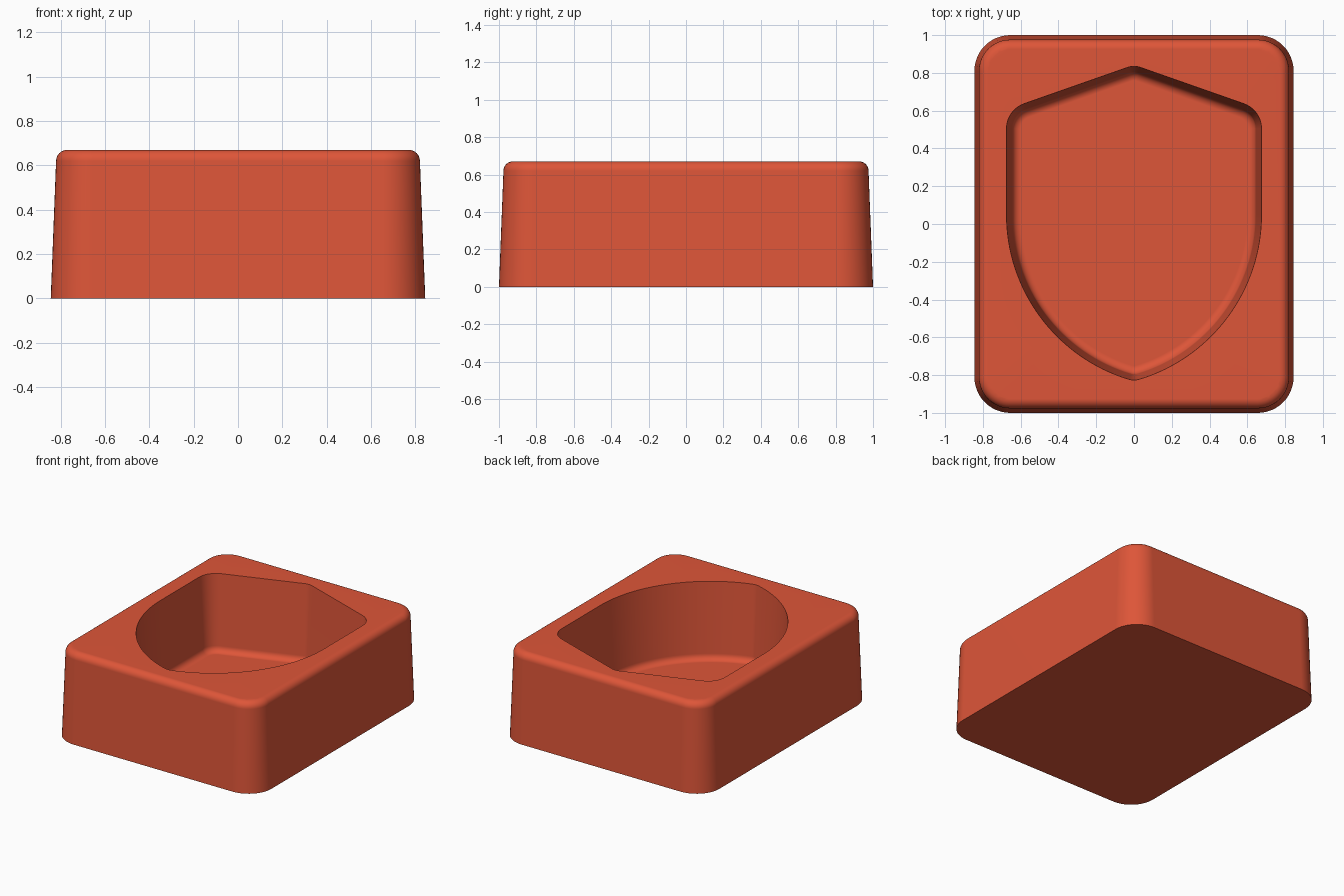
import bpy, bmesh
from math import sin, cos, radians, pi

if "Cube" in bpy.data.objects:
    bpy.data.objects.remove(bpy.data.objects["Cube"], do_unlink=True)

# Terracotta red material
red = bpy.data.materials.new("brick_red")
red.use_nodes = True
COLOUR = (0.73, 0.092, 0.04, 1)
red.diffuse_color = COLOUR
red.node_tree.nodes["Principled BSDF"].inputs["Base Color"].default_value = COLOUR

# Right half outlines as arcs: centre x, centre y, radius, start, end, steps
BLOCK = [(0.655, -0.81, 0.19, -90, 0, 12), (0.655, 0.81, 0.19, 0, 90, 12)]
SHIELD = [(0, -0.736, 0.09, -90, -73.3, 4), (-0.236, 0.05, 0.911, -73.3, 0, 32),
          (0.535, 0.505, 0.14, 0, 70.7, 10), (0, 0.735, 0.1, 70.7, 90, 4)]
HEIGHT, FLOOR = 0.67, 0.1


def outline(arcs, inset):
    """Closed symmetric outline, shrunk evenly by inset."""
    half = []
    for cx, cy, r, a0, a1, n in arcs:
        for i in range(n + 1):
            a = radians(a0 + (a1 - a0) * i / n)
            p = (cx + (r - inset) * cos(a), cy + (r - inset) * sin(a))
            if not half or abs(p[0] - half[-1][0]) + abs(p[1] - half[-1][1]) > 0.001:
                half.append(p)
    return half + [(-x, y) for x, y in reversed(half) if x > 0.0001]


def loft(bm, arcs, profile):
    """Stack outlines of (inset, z) and skin them; returns the rings."""
    rings = [[bm.verts.new((x, y, z)) for x, y in outline(arcs, d)] for d, z in profile]
    for low, high in zip(rings, rings[1:]):
        for i in range(len(low)):
            j = (i + 1) % len(low)
            bm.faces.new((low[i], low[j], high[j], high[i]))
    return rings


def fillet(inset, z, radius, turn, steps=6):
    """Quarter round from an upright wall to a level face."""
    return [(inset + radius * (1 - cos(pi / 2 * i / steps)),
             z + turn * radius * sin(pi / 2 * i / steps)) for i in range(steps + 1)]


bm = bmesh.new()

# Tapered outer wall with rounded top edge
outer = loft(bm, BLOCK, [(0, 0)] + fillet(0.024, HEIGHT - 0.05, 0.05, 1))
bm.faces.new(outer[0])

# Shield shaped recess with drafted wall and rounded floor edge
inner = loft(bm, SHIELD, [(0, HEIGHT)] + fillet(0.03, FLOOR + 0.045, 0.045, -1))
bm.faces.new(inner[-1])

# Flat rim between block edge and recess
rim = []
for ring in (outer[-1], inner[0]):
    rim += [bm.edges.get((ring[i - 1], ring[i])) for i in range(len(ring))]
bmesh.ops.triangle_fill(bm, edges=rim, use_beauty=True, normal=(0, 0, 1))
bmesh.ops.recalc_face_normals(bm, faces=bm.faces[:])

mesh = bpy.data.meshes.new("shield_mould")
bm.to_mesh(mesh)
bm.free()
mesh.materials.append(red)
mould = bpy.data.objects.new("shield_mould", mesh)
bpy.context.collection.objects.link(mould)

# Smooth curves, crisp base and rim edges
bpy.ops.object.select_all(action='DESELECT')
mould.select_set(True)
bpy.context.view_layer.objects.active = mould
bpy.ops.object.shade_smooth_by_angle(angle=radians(35))
weighted = mould.modifiers.new("flat_faces", 'WEIGHTED_NORMAL')
weighted.keep_sharp = True
